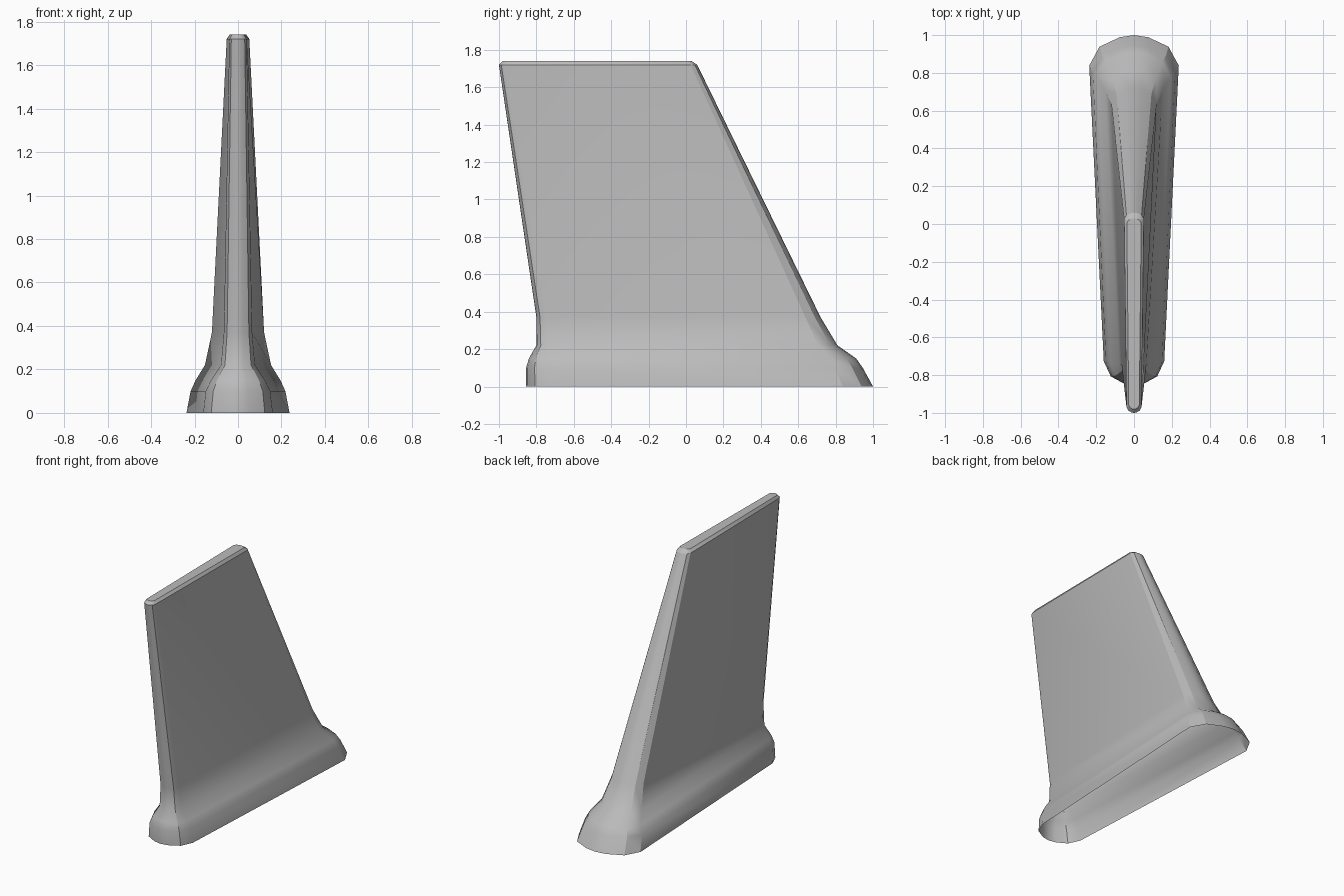
import bpy, bmesh, math

cube = bpy.data.objects.get("Cube")
if cube:
    bpy.data.objects.remove(cube, do_unlink=True)

# Single grey finish
grey = bpy.data.materials.new("plain grey")
grey.use_nodes = True
color = (0.5, 0.5, 0.5, 1)
grey.diffuse_color = color
grey.node_tree.nodes["Principled BSDF"].inputs["Base Color"].default_value = color

# Rounded end: (share of half width, share of end depth)
ROUND = [(0, 0), (0.32, 0.07), (0.77, 0.38), (1, 1)]


def section(z, front, back, w_front, w_back):
    """Tapered, round-ended outline at one height."""
    half = [(w_back * a, back - 0.68 * w_back * b) for a, b in ROUND]
    half += [(w_front * a, front + 0.8 * w_front * b) for a, b in reversed(ROUND)]
    mirrored = [(-x, y) for x, y in reversed(half[1:-1])]
    return [(x, y, z) for x, y in half + mirrored]


# Height, front y, back y, front half width, back half width
levels = [
    (0.00, -0.855, 1.00, 0.160, 0.237),
    (0.10, -0.855, 0.945, 0.148, 0.218),
    (0.15, -0.84, 0.91, 0.125, 0.195),
    (0.22, -0.80, 0.81, 0.078, 0.152),
    (0.37, -0.80, 0.72, 0.065, 0.120),
    (1.72, -1.00, 0.06, 0.040, 0.052),
    (1.74, -0.98, 0.03, 0.028, 0.038),
]

# Hollow fin and flared base, lofted through the sections with an open underside
bm = bmesh.new()
rings = [[bm.verts.new(p) for p in section(*level)] for level in levels]
for low, high in zip(rings, rings[1:]):
    n = len(low)
    for i in range(n):
        j = (i + 1) % n
        bm.faces.new((low[i], low[j], high[j], high[i]))
bm.faces.new(rings[-1])
bmesh.ops.recalc_face_normals(bm, faces=bm.faces)
top = max(bm.faces, key=lambda f: f.calc_center_median().z)
if top.normal.z < 0:
    bmesh.ops.reverse_faces(bm, faces=bm.faces)

mesh = bpy.data.meshes.new("fin_with_base")
bm.to_mesh(mesh)
bm.free()
mesh.materials.append(grey)
fin = bpy.data.objects.new("fin_with_base", mesh)
bpy.context.collection.objects.link(fin)

# Smooth rounded ends, crisp base bands
bpy.ops.object.select_all(action="DESELECT")
fin.select_set(True)
bpy.context.view_layer.objects.active = fin
bpy.ops.object.shade_smooth_by_angle(angle=math.radians(30))
